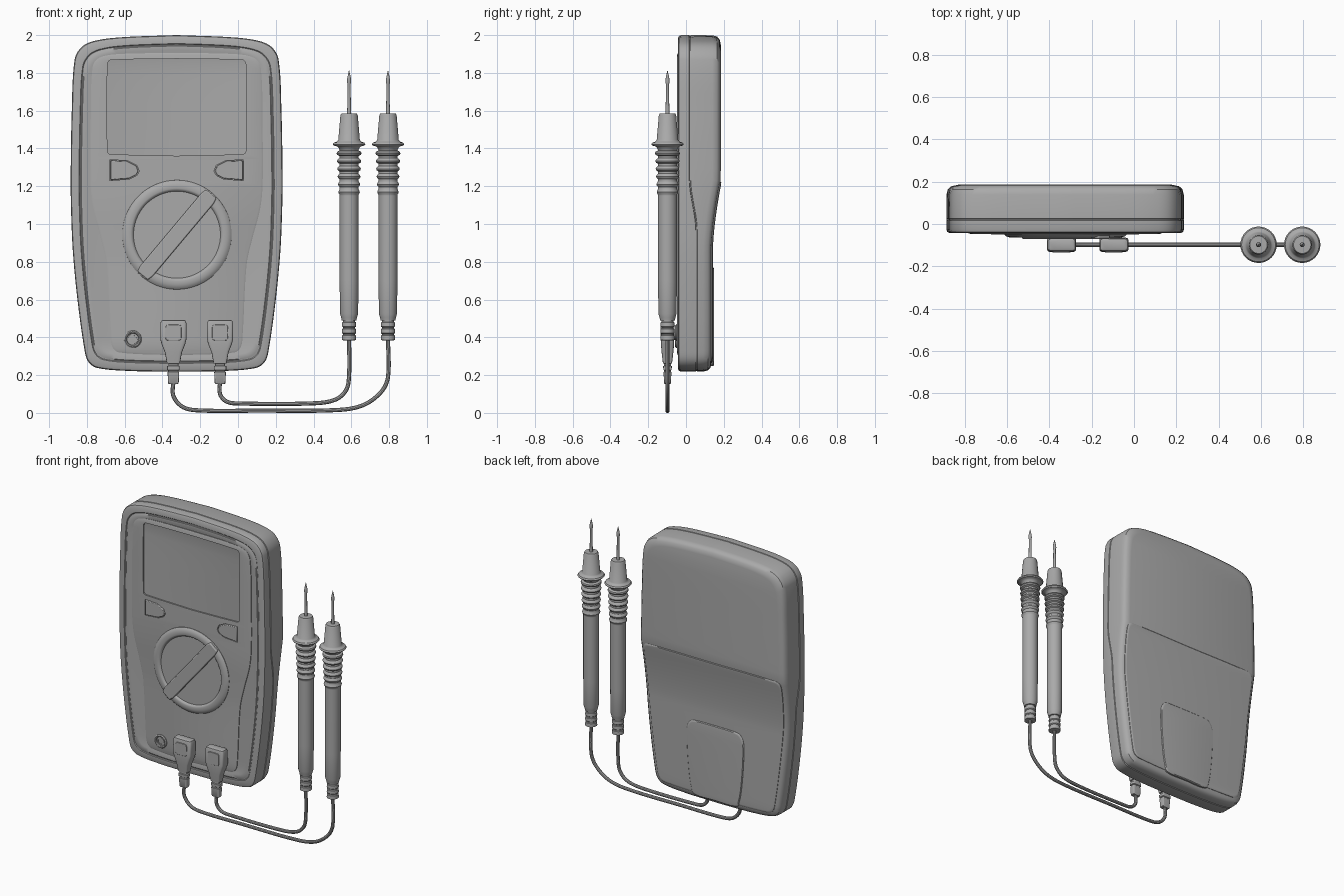
import bpy, bmesh, math
from mathutils import Vector, Matrix

if "Cube" in bpy.data.objects:
    bpy.data.objects.remove(bpy.data.objects["Cube"])

CX = -0.325      # centre line of the meter body
PY = -0.098      # depth of probes, plugs and leads
GREY = bpy.data.materials.new("dark_grey")
GREY.diffuse_color = (.4, .4, .4, 1)
GREY.use_nodes = True
GREY.node_tree.nodes["Principled BSDF"].inputs["Base Color"].default_value = GREY.diffuse_color


def finish(name, bm):
    bmesh.ops.remove_doubles(bm, verts=bm.verts, dist=1e-6)
    bmesh.ops.recalc_face_normals(bm, faces=bm.faces)
    me = bpy.data.meshes.new(name)
    bm.to_mesh(me)
    bm.free()
    me.materials.append(GREY)
    ob = bpy.data.objects.new(name, me)
    bpy.context.collection.objects.link(ob)
    return ob


def smooth_path(pts, n):
    """Hermite curve through points, safe for uneven spacing."""
    p = [Vector(q) for q in pts]
    d = [(p[min(i + 1, len(p) - 1)] - p[max(i - 1, 0)]).normalized() for i in range(len(p))]
    out = []
    for i in range(len(p) - 1):
        L = (p[i + 1] - p[i]).length
        for k in range(n):
            t = k / n
            a, b = 2*t**3 - 3*t*t + 1, t**3 - 2*t*t + t
            out.append(a*p[i] + b*L*d[i] + (1 - a)*p[i + 1] + (t**3 - t*t)*L*d[i + 1])
    return out + [p[-1]]


def bridge(bm, loops):
    for a, b in zip(loops, loops[1:]):
        for i in range(len(a)):
            j = (i + 1) % len(a)
            bm.faces.new((a[i], a[j], b[j], b[i]))


def shell(name, half, rings, n=6):
    """Mirror a half outline (x, z), loft it through (y, inset) rings, cap with cross strips."""
    pts = smooth_path(half, n)
    H, w = len(pts), max(p.x for p in pts)
    top, bot = pts[0].y, pts[-1].y
    mid, hh = (top + bot)/2, (top - bot)/2
    full = [(p.x, p.y) for p in pts] + [(-p.x, p.y) for p in pts[-2:0:-1]]
    bm = bmesh.new()
    loops = []
    for y, inset in rings:
        loop = []
        for x, z in full:
            z = mid + (z - mid)*(1 - inset/hh)
            loop.append(bm.verts.new((CX + x*(1 - inset/w), y(z) if callable(y) else y, z)))
        loops.append(loop)
    bridge(bm, loops)
    N = 2*H - 2
    for loop in (loops[0], loops[-1]):
        for i in range(H - 1):
            ids = list(dict.fromkeys((i, i + 1, (N - i - 1) % N, (N - i) % N)))
            bm.faces.new([loop[k] for k in ids])
    return finish(name, bm)


def lathe(name, prof, loc, axis='Z', seg=32):
    bm = bmesh.new()
    loops = []
    for r, h in prof:
        ring = []
        for k in range(seg):
            a = 2*math.pi*k/seg
            c, s = r*math.cos(a), r*math.sin(a)
            ring.append(bm.verts.new((c, s, h) if axis == 'Z' else (c, h, s)))
        loops.append(ring)
    bridge(bm, loops)
    bm.faces.new(loops[0])
    bm.faces.new(loops[-1])
    ob = finish(name, bm)
    ob.location = loc
    return ob


def prism(name, pts, y0, y1, bevel=0.0):
    bm = bmesh.new()
    bridge(bm, loops := [[bm.verts.new((x, y, z)) for x, z in pts] for y in (y0, y1)])
    for l in loops:
        bm.faces.new(l)
    ob = finish(name, bm)
    if bevel:
        m = ob.modifiers.new("bevel", 'BEVEL')
        m.width, m.segments = bevel, 2
    return ob


def cut(target, cutter):
    m = target.modifiers.new("cut", 'BOOLEAN')
    m.operation, m.object, m.solver = 'DIFFERENCE', cutter, 'EXACT'
    cutter.hide_render = True
    cutter.hide_set(True)


def ramp(z, a, b):
    return min(1, max(0, (z - a)/(b - a)))


def back(z):
    return 0.136 + 0.048*ramp(z, 0.85, 1.23)**1.6


def seam(z):
    t = ramp(z, 0.96, 1.24)
    return 0.056 - 0.035*t*t*(3 - 2*t)


# Two-piece case, meeting at a seam groove that drops back below the screen
case = [(0, 2.0), (.3, 1.988), (.44, 1.968), (.505, 1.935), (.54, 1.87), (.555, 1.6), (.561, 1.23),
        (.558, 1.05), (.549, .85), (.525, .6), (.487, .33), (.467, .27), (.42, .238), (.25, .222), (0, .218)]
shell("front_case", case, [
    (lambda z: seam(z) + .002, .005), (lambda z: seam(z) - .002, .005), (lambda z: seam(z) - .004, 0),
    (-.025, 0), (-.037, .004), (-.042, .014), (-.043, .044), (-.039, .048), (-.039, .053),
    (-.042, .057), (-.042, .08), (-.038, .092)])
shell("back_case", case, [
    (lambda z: seam(z) - .002, .005), (lambda z: seam(z) + .002, .005), (lambda z: seam(z) + .004, 0),
    (lambda z: back(z) - .045, .001), (lambda z: back(z) - .02, .007),
    (lambda z: back(z) - .006, .022), (back, .05)])

# Back battery cover and the tilt-stand pad on it
cover = [(0, 1.222), (.49, 1.222), (.518, 1.209), (.527, 1.17), (.523, 1.0), (.514, .85), (.487, .6),
         (.45, .34), (.432, .29), (.39, .272), (0, .26)]
shell("back_cover", cover, [(lambda z: back(z) - .03, 0), (lambda z: back(z) + .001, 0),
                            (lambda z: back(z) + .005, .005), (lambda z: back(z) + .006, .014)])
pad = [(0, .77), (.17, .765), (.2, .745), (.217, .7), (.215, .55), (.2, .38), (.185, .3), (.165, .255), (0, .25)]
shell("tilt_stand", pad, [(.12, 0), (.143, 0), (.148, .005), (.149, .012)])

# Raised face panel with cut-out screen window and button pockets
panel = shell("face_panel", [(0, 1.905), (.3, 1.9), (.41, 1.88), (.445, 1.83), (.455, 1.5), (.455, 1.2),
                             (.44, 1.07), (.4, .92), (.37, .78), (.35, .42), (.34, .35), (.305, .32), (0, .305)],
              [(-.02, 0), (-.043, 0), (-.047, .01)])
cut(panel, shell("screen_cutter", [(0, 1.875), (.35, 1.868), (.364, 1.855), (.367, 1.83), (.367, 1.4),
                                   (.364, 1.378), (.35, 1.37), (0, 1.361)], [(-.1, 0), (0.01, 0)], 3))
btn = [(-.355, .11), (-.26, .105), (-.21, .08), (-.198, .05), (-.21, .028), (-.25, .008), (-.355, 0)]
for side, s in (("left", 1), ("right", -1)):
    def shape(k):
        return [(CX + s*(-.277 + (x + .277)*k), 1.285 + (z - .055)*k) for x, z in btn]
    cut(panel, prism(side + "_button_cutter", shape(1), -.1, .01))
    prism(side + "_button", shape(.94), -.02, -.05, .004)

# Rotary dial: rim, sunken disc and diagonal grip bar
DC = (-.323, 0, .943)
lathe("dial", [(.29, -.03), (.289, -.05), (.28, -.058), (.265, -.063), (.245, -.064), (.237, -.061),
               (.23, -.051), (.02, -.051)], DC, 'Y', 96)
bar = prism("dial_grip", [(-.283, -.035), (-.25, -.043), (.25, -.043), (.283, -.035),
                          (.283, .035), (.25, .043), (-.25, .043), (-.283, .035)], -.045, -.07, .006)
bar.matrix_world = Matrix.Translation(DC) @ Matrix.Rotation(math.radians(-50), 4, 'Y')

# Spare input jack
lathe("input_jack", [(.047, -.03), (.046, -.052), (.04, -.057), (.034, -.055), (.03, -.045), (.027, -.04),
                     (.026, -.05), (.02, -.05), (.017, -.02)], (-.557, 0, .39), 'Y')

# Test probe profile (radius, height): boot rings, handle, finger ribs, guard, nose, needle
probe = [(.012, .383), (.038, .385)]
for z in (.385, .42, .455):
    probe += [(.038, z + .003), (.037, z + .024), (.032, z + .027), (.032, z + .033)]
probe += [(.039, .49), (.042, .505), (.048, .525), (.05, .7), (.05, 1.15)]
for k in range(6):
    z = 1.155 + k*.041
    r = .054 + k*.0018
    probe += [(.05, z), (r, z + .006), (r + .003, z + .014), (r, z + .022), (.05, z + .03)]
probe += [(.056, 1.405), (.066, 1.412), (.08, 1.415), (.086, 1.422), (.08, 1.431), (.064, 1.436), (.057, 1.445),
          (.046, 1.575), (.041, 1.584), (.01, 1.585), (.008, 1.74), (.0115, 1.752), (.009, 1.775), (.001, 1.812)]

# Plug sections (z, half width, half depth)
plug = [(.492, .055, .02), (.488, .064, .028), (.475, .069, .032), (.39, .069, .035), (.365, .063, .035),
        (.32, .045, .031), (.27, .036, .025), (.262, .034, .024), (.26, .026, .019), (.25, .026, .019),
        (.247, .033, .023), (.228, .033, .022), (.225, .026, .018), (.219, .026, .018), (.216, .031, .021),
        (.157, .028, .018), (.153, .024, .015)]


def rounded(w, d, n=32):
    out = []
    for k in range(n):
        c, s = math.cos(2*math.pi*k/n), math.sin(2*math.pi*k/n)
        out.append((w*math.copysign(abs(c)**.3, c), d*math.copysign(abs(s)**.3, s)))
    return out


leads = {
    "inner": (.588, -.095, [(.588, .4), (.588, .2), (.572, .12), (.51, .068), (.38, .05), (0, .05),
                            (-.06, .06), (-.095, .1), (-.095, .17)]),
    "outer": (.794, -.342, [(.794, .4), (.794, .19), (.757, .11), (.66, .04), (.52, .015), (.1, .012), (-.2, .013),
                            (-.29, .03), (-.342, .09), (-.342, .17)]),
}
for side, (px, gx, path) in leads.items():
    lathe(side + "_probe", probe, (px, PY, 0))
    # Moulded right-angle plug, its grip inlay and the stem into the panel
    bm = bmesh.new()
    loops = [[bm.verts.new((gx + x, PY + y, z)) for x, y in rounded(w, d)] for z, w, d in plug]
    bridge(bm, loops)
    bm.faces.new(loops[0])
    bm.faces.new(loops[-1])
    finish(side + "_plug", bm)
    prism(side + "_plug_grip", [(gx + x, .425 + z) for x, z in rounded(.042, .042)], PY, PY - .037, .002)
    lathe(side + "_plug_stem", [(.045, -.02), (.045, -.05), (.038, -.055), (.038, PY)], (gx, 0, .425), 'Y')
    # Flexible lead
    cu = bpy.data.curves.new(side + "_lead", 'CURVE')
    cu.dimensions = '3D'
    cu.bevel_depth, cu.bevel_resolution, cu.use_fill_caps = .0115, 3, True
    cu.materials.append(GREY)
    pts = smooth_path(path, 8)
    sp = cu.splines.new('POLY')
    sp.points.add(len(pts) - 1)
    for q, p in zip(sp.points, pts):
        q.co = (p.x, PY, p.y, 1)
    lead = bpy.data.objects.new(side + "_lead", cu)
    bpy.context.collection.objects.link(lead)
    bpy.ops.object.select_all(action='DESELECT')
    lead.select_set(True)
    bpy.context.view_layer.objects.active = lead
    bpy.ops.object.convert(target='MESH')

# Smooth shading with crisp edges
for ob in bpy.context.scene.objects:
    ob.select_set(ob.type == 'MESH' and not ob.hide_render)
bpy.context.view_layer.objects.active = bpy.data.objects["front_case"]
bpy.ops.object.shade_smooth_by_angle(angle=math.radians(35))
